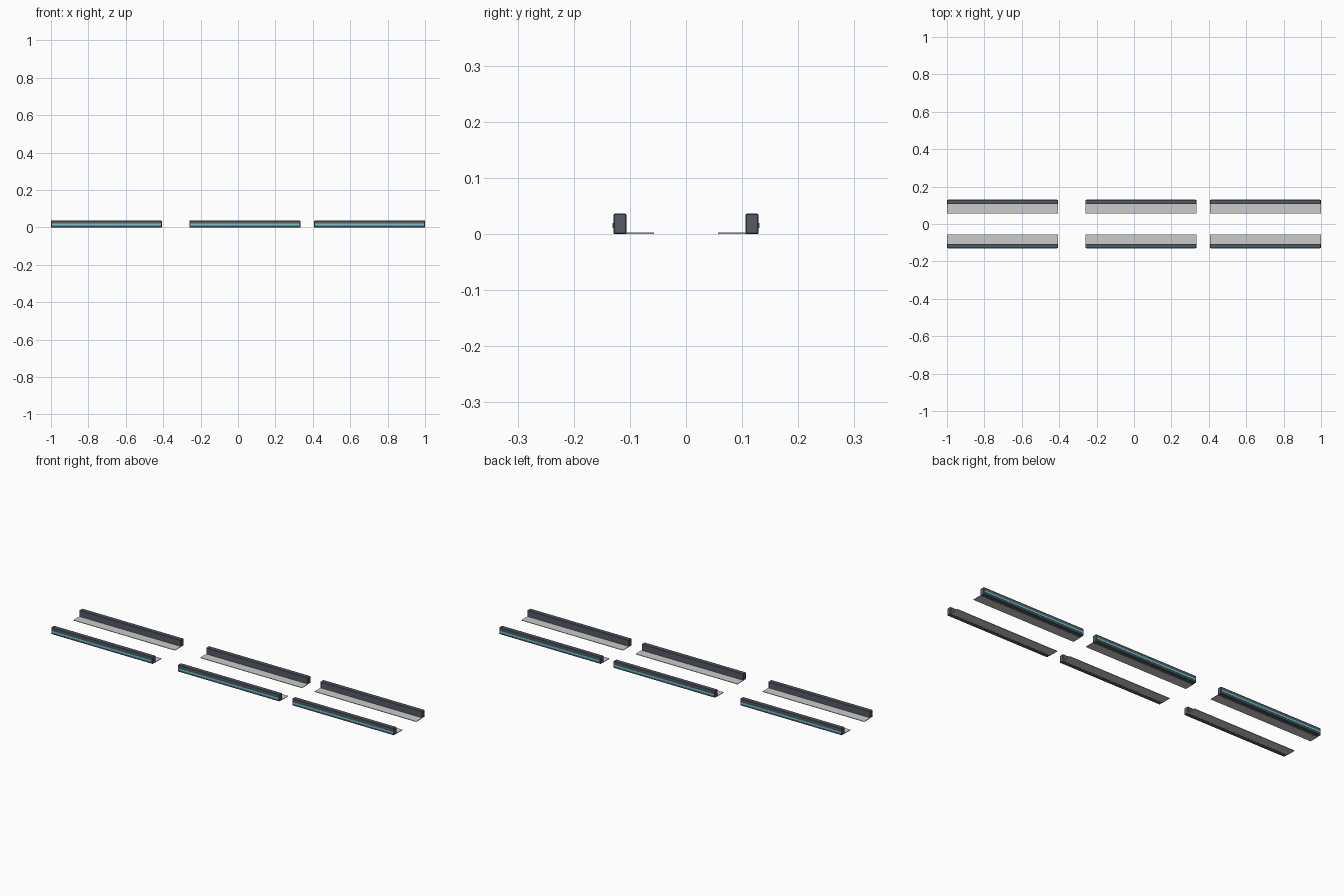
import bpy, bmesh

if "Cube" in bpy.data.objects:
    bpy.data.objects.remove(bpy.data.objects["Cube"])

def mat(name, col):
    m = bpy.data.materials.new(name)
    m.diffuse_color = (*col, 1)
    m.use_nodes = True
    m.node_tree.nodes["Principled BSDF"].inputs["Base Color"].default_value = m.diffuse_color
    return m

DARK = mat("dark_slate", (0.09, 0.105, 0.13))
CYAN = mat("cyan_glow", (0.15, 0.6, 0.7))
GREY = mat("light_grey", (0.6, 0.61, 0.62))

def box(name, lo, hi, material, bevel=0):
    bm = bmesh.new()
    bmesh.ops.create_cube(bm, size=1)
    for v in bm.verts:
        for i in range(3):
            v.co[i] = lo[i] if v.co[i] < 0 else hi[i]
    me = bpy.data.meshes.new(name)
    bm.to_mesh(me)
    bm.free()
    me.materials.append(material)
    ob = bpy.data.objects.new(name, me)
    bpy.context.collection.objects.link(ob)
    if bevel:
        b = ob.modifiers.new("bevel", 'BEVEL')
        b.width = bevel
        b.segments = 1
    return ob

def span(s, a, b):
    return sorted((s * a, s * b))

LENGTH = 0.593
for n, x0 in enumerate((-1.0, -0.26, 0.407), 1):
    x1 = x0 + LENGTH
    for side, s in (("front", -1), ("back", 1)):
        tag = f"{side}_{n}"
        # upright rail
        a, b = span(s, 0.106, 0.1295)
        box(f"rail_{tag}", (x0, a, 0), (x1, b, 0.0365), DARK, 0.002)
        # thin floor flange pointing inwards
        a, b = span(s, 0.057, 0.107)
        box(f"flange_{tag}", (x0, a, 0), (x1, b, 0.003), GREY)
        # light strip on the outer face
        a, b = span(s, 0.128, 0.131)
        box(f"light_strip_{tag}", (x0 + 0.005, a, 0.011), (x1 - 0.005, b, 0.02), CYAN)
